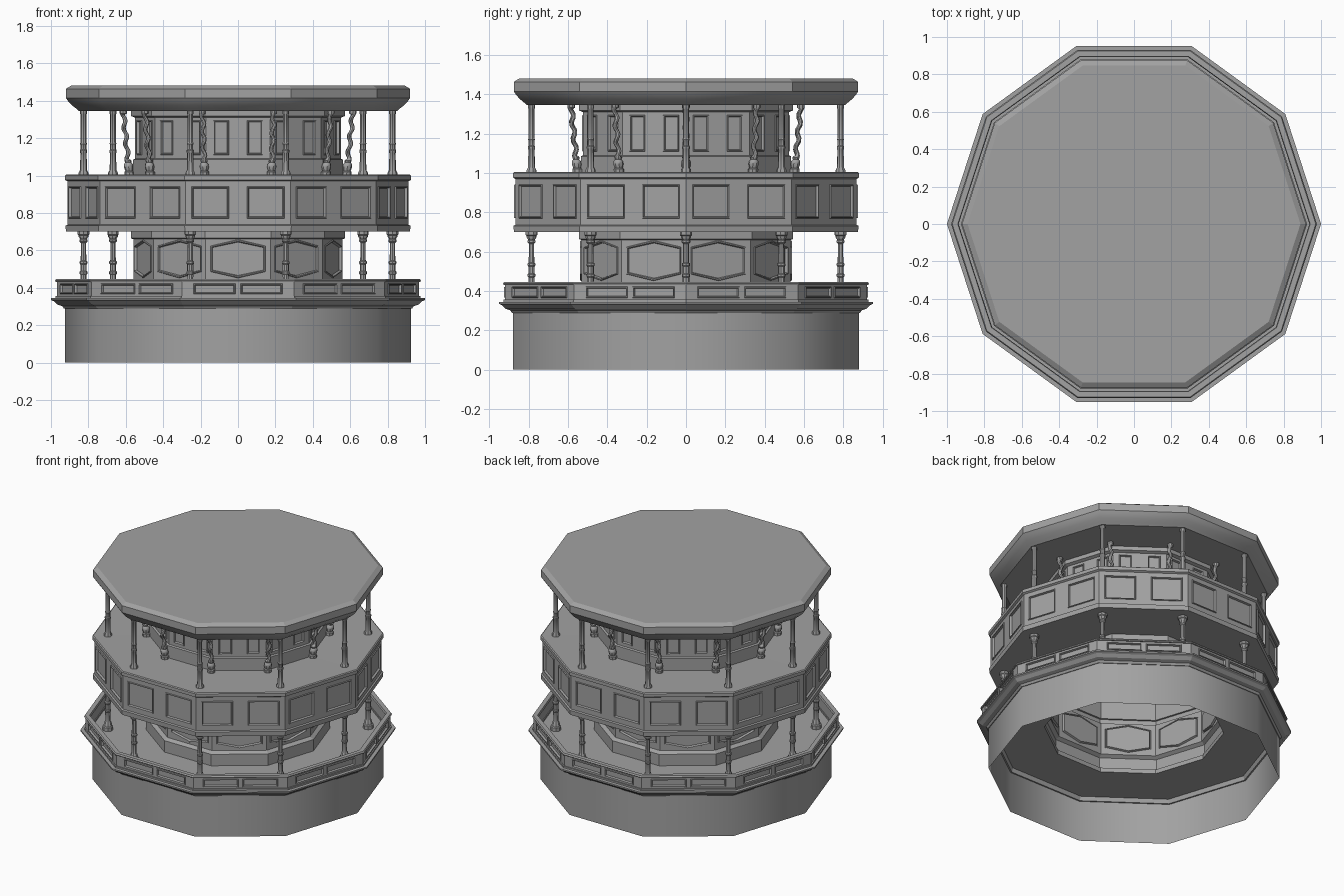
import bpy, bmesh, math
from mathutils import Vector

cube = bpy.data.objects.get("Cube")
if cube:
    bpy.data.objects.remove(cube, do_unlink=True)

SIDES = 10
STEP = 2 * math.pi / SIDES

grey = bpy.data.materials.new("plain grey")
grey.use_nodes = True
COLOUR = (0.36, 0.36, 0.36, 1)
grey.diffuse_color = COLOUR
grey.node_tree.nodes["Principled BSDF"].inputs["Base Color"].default_value = COLOUR


def finish(bm, name, smooth=None, fix_normals=True):
    bmesh.ops.remove_doubles(bm, verts=bm.verts, dist=1e-5)
    if fix_normals:
        bmesh.ops.recalc_face_normals(bm, faces=bm.faces)
    mesh = bpy.data.meshes.new(name)
    bm.to_mesh(mesh)
    bm.free()
    mesh.materials.append(grey)
    obj = bpy.data.objects.new(name, mesh)
    bpy.context.collection.objects.link(obj)
    if smooth:
        bpy.ops.object.select_all(action='DESELECT')
        obj.select_set(True)
        bpy.context.view_layer.objects.active = obj
        bpy.ops.object.shade_smooth_by_angle(angle=math.radians(smooth))
    return obj


def lathe(name, profile, sides=SIDES, closed=False, smooth=None, place=None):
    """Turn (radius, height) points; place(point, height) may move each point."""
    bm = bmesh.new()
    rings = []
    for r, z in profile:
        ring = []
        for i in range(sides):
            a = 2 * math.pi * i / sides
            p = Vector((r * math.cos(a), r * math.sin(a), z))
            ring.append(bm.verts.new(place(p, z) if place else p))
        rings.append(ring)
    pairs = list(zip(rings, rings[1:]))
    if closed:
        pairs.append((rings[-1], rings[0]))
    for low, high in pairs:
        for i in range(sides):
            j = (i + 1) % sides
            bm.faces.new((low[i], low[j], high[j], high[i]))
    return finish(bm, name, smooth)


def panel_wall(name, radius, z0, z1, count, half, pz0, pz1, peak=0.0, gap=None):
    """Ten-sided wall whose sides carry framed, sunken panels."""
    bm = bmesh.new()
    panels = []
    width = radius * math.sin(STEP / 2)
    depth = radius * math.cos(STEP / 2)
    for side in range(SIDES):
        a = (side + 0.5) * STEP
        out = Vector((math.cos(a), math.sin(a), 0))
        along = Vector((-math.sin(a), math.cos(a), 0))

        def vert(u, z):
            return bm.verts.new(out * depth + along * u + Vector((0, 0, z)))

        for k in range(count):
            u0 = -width + 2 * width * k / count
            u1 = u0 + 2 * width / count
            mid = (u0 + u1) / 2
            if gap and count == 2:
                mid = gap if k else -gap
            bl, br, tr, tl = vert(u0, z0), vert(u1, z0), vert(u1, z1), vert(u0, z1)
            a0, a1 = vert(mid - half, pz0 + peak), vert(mid + half, pz0 + peak)
            b0, b1 = vert(mid - half, pz1 - peak), vert(mid + half, pz1 - peak)
            low = [vert(mid, pz0)] if peak else []
            top = [vert(mid, pz1)] if peak else []
            panels.append(bm.faces.new([a0] + low + [a1, b1] + top + [b0]))
            bm.faces.new([bl, br, a1] + low + [a0])
            bm.faces.new([tr, tl, b0] + top + [b1])
            bm.faces.new([br, tr, b1, a1])
            bm.faces.new([tl, bl, a0, b0])
    # Raised frame, then a sunken field
    bm.normal_update()
    for thickness, rise in ((0.003, 0.006), (0.006, 0.0), (0.005, -0.014)):
        bmesh.ops.inset_individual(bm, faces=panels, thickness=thickness, depth=rise)
    return finish(bm, name, fix_normals=False)


def around(obj, name):
    """Repeat a part at every corner."""
    obj.name = name + "_0"
    for i in range(1, SIDES):
        copy = bpy.data.objects.new(f"{name}_{i}", obj.data)
        copy.rotation_euler.z = i * STEP
        bpy.context.collection.objects.link(copy)


# Base skirt and lower deck
lathe("base_skirt", [(0.925, 0), (0.925, 0.295)], smooth=40)
lathe("lower_deck", [(0.57, 0.345), (1.0, 0.345), (1.0, 0.335), (0.985, 0.328),
                     (0.965, 0.31), (0.94, 0.302), (0.93, 0.288), (0.915, 0.288),
                     (0.905, 0.315), (0.57, 0.315)], closed=True)

# Balustrade
panel_wall("balustrade_wall", 0.967, 0.345, 0.435, 2, 0.112, 0.366, 0.422, gap=0.125)
lathe("balustrade_inner_wall", [(0.945, 0.435), (0.945, 0.345)])
lathe("balustrade_rail", [(0.938, 0.432), (0.975, 0.432), (0.978, 0.438),
                          (0.972, 0.447), (0.942, 0.447)], closed=True)
lathe("balustrade_foot", [(0.94, 0.345), (0.975, 0.345), (0.975, 0.356),
                          (0.94, 0.356)], closed=True)

# Lower drum
panel_wall("lower_drum", 0.56, 0.44, 0.665, 1, 0.146, 0.452, 0.658, peak=0.034)
lathe("lower_drum_plinth", [(0.585, 0.315), (0.585, 0.425), (0.56, 0.44)])
lathe("lower_drum_frieze", [(0.56, 0.66), (0.573, 0.665), (0.573, 0.70)])

# Middle storey
lathe("middle_floor", [(0.56, 0.70), (0.92, 0.70), (0.922, 0.732), (0.91, 0.738),
                       (0.56, 0.72)], closed=True)
panel_wall("middle_wall", 0.912, 0.73, 0.98, 2, 0.1, 0.77, 0.942, gap=0.148)
lathe("upper_floor", [(0.54, 1.0), (0.918, 1.005), (0.925, 1.0), (0.925, 0.977),
                      (0.912, 0.97), (0.54, 0.975)], closed=True)
lathe("middle_drum", [(0.56, 0.70), (0.56, 0.99)])

# Upper drum
panel_wall("upper_drum", 0.55, 1.09, 1.32, 2, 0.042, 1.11, 1.295, gap=0.09)
lathe("upper_drum_plinth", [(0.562, 0.99), (0.562, 1.085), (0.55, 1.09)])
lathe("upper_drum_frieze", [(0.55, 1.31), (0.572, 1.318), (0.572, 1.345)])

# Roof slab and its cove
lathe("roof_cove", [(0.85, 1.345), (0.865, 1.358), (0.888, 1.376), (0.908, 1.397),
                    (0.92, 1.415)], smooth=40)
lathe("roof_soffit", [(0, 1.345), (0.85, 1.345)])
lathe("roof_top", [(0.92, 1.415), (0.92, 1.464), (0.89, 1.482), (0, 1.482)])


def stand(radius):
    return lambda p, z: p + Vector((radius, 0, 0))


# Outer posts of both storeys
lower_post = lathe("lower_post", [
    (0.034, 0.345), (0.034, 0.37), (0.028, 0.375), (0.022, 0.40), (0.016, 0.41),
    (0.017, 0.47), (0.021, 0.475), (0.021, 0.485), (0.017, 0.49), (0.017, 0.525),
    (0.021, 0.53), (0.021, 0.54), (0.015, 0.545), (0.014, 0.64), (0.022, 0.648),
    (0.022, 0.656), (0.017, 0.66), (0.026, 0.672), (0.026, 0.68), (0.031, 0.685),
    (0.031, 0.70)], 8, smooth=35, place=stand(0.826))
around(lower_post, "lower_post")

upper_post = lathe("upper_post", [
    (0.026, 1.0), (0.026, 1.015), (0.018, 1.03), (0.017, 1.12), (0.02, 1.125),
    (0.02, 1.135), (0.016, 1.14), (0.016, 1.165), (0.019, 1.17), (0.015, 1.18),
    (0.015, 1.325), (0.018, 1.33), (0.018, 1.345)], 8, smooth=35, place=stand(0.826))
around(upper_post, "upper_post")


# Twisted inner columns, leaning slightly outwards
def twist(p, z):
    swing = 0.007 if 1.085 < z < 1.33 else 0.0
    a = (z - 1.085) * 75
    lean = 0.58 + (z - 1.0) * 0.1
    return p + Vector((lean + swing * math.cos(a), swing * math.sin(a), 0))


foot = [(0.026, 1.0), (0.026, 1.02), (0.02, 1.025), (0.026, 1.045),
        (0.024, 1.06), (0.016, 1.07), (0.02, 1.08)]
shaft = [(0.012, 1.09 + i * 0.0098) for i in range(25)]
head = [(0.02, 1.333), (0.02, 1.345)]
column = lathe("twisted_column", foot + shaft + head, 8, smooth=40, place=twist)
around(column, "twisted_column")
